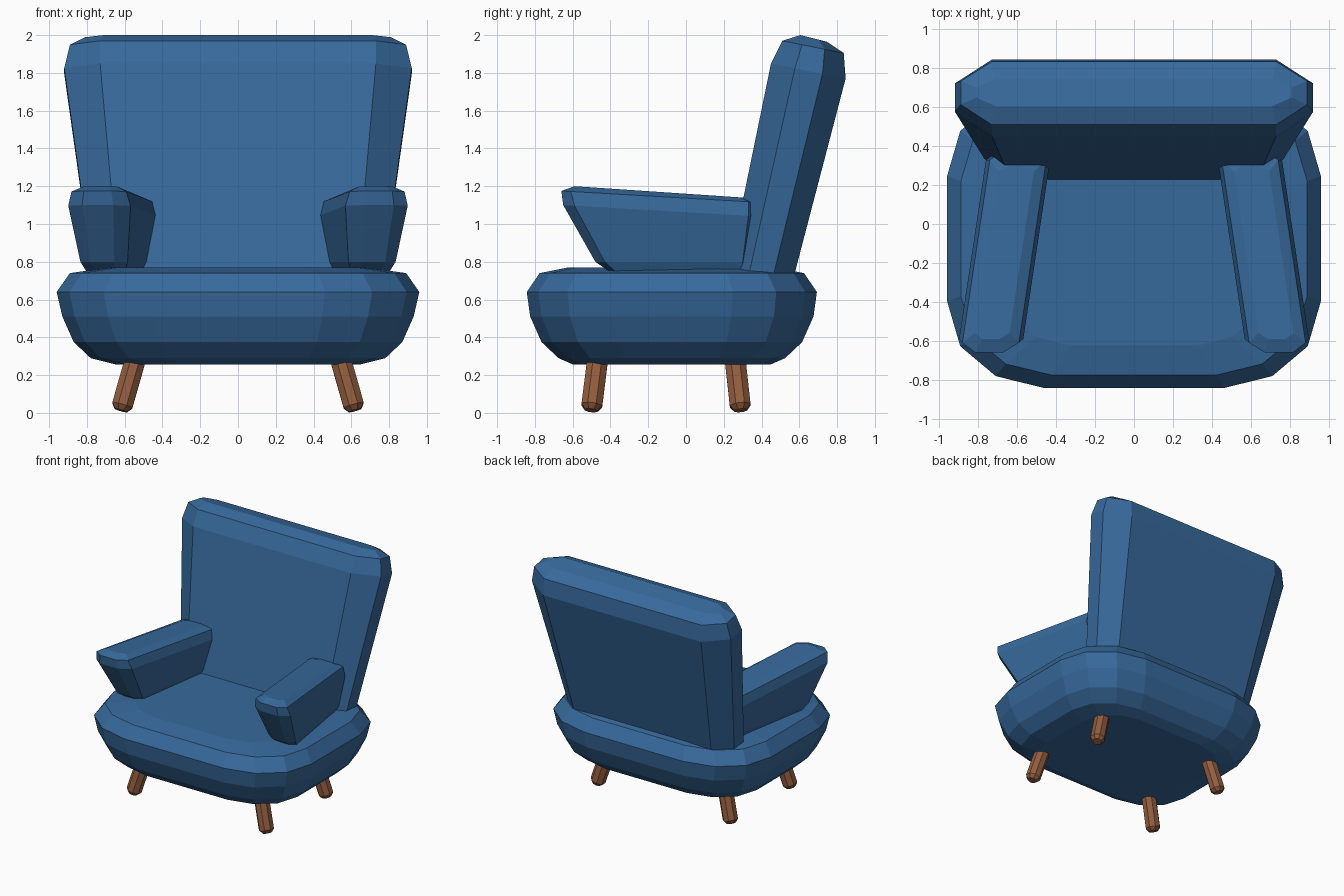
import bpy, bmesh
from mathutils import Vector

cube = bpy.data.objects.get("Cube")
if cube:
    bpy.data.objects.remove(cube, do_unlink=True)


def make_material(name, color):
    mat = bpy.data.materials.new(name)
    mat.use_nodes = True
    mat.diffuse_color = color
    mat.node_tree.nodes["Principled BSDF"].inputs["Base Color"].default_value = color
    return mat


blue = make_material("blue fabric", (0.038, 0.142, 0.33, 1))
wood = make_material("brown wood", (0.29, 0.11, 0.05, 1))


def loft(name, rings, mat):
    """Skin a list of equal-length rings and close both ends."""
    bm = bmesh.new()
    loops = [[bm.verts.new(p) for p in ring] for ring in rings]
    for a, b in zip(loops, loops[1:]):
        for i in range(len(a)):
            j = (i + 1) % len(a)
            bm.faces.new((a[i], a[j], b[j], b[i]))
    bm.faces.new(loops[0][::-1])
    bm.faces.new(loops[-1])
    bmesh.ops.recalc_face_normals(bm, faces=bm.faces)
    mesh = bpy.data.meshes.new(name)
    bm.to_mesh(mesh)
    bm.free()
    mesh.materials.append(mat)
    obj = bpy.data.objects.new(name, mesh)
    bpy.context.collection.objects.link(obj)
    return obj


# Seat cushion: rounded rectangle scaled through a bulging profile
corner = [(0.48, 1), (0.74, 0.92), (0.93, 0.72), (1, 0.42)]
outline = corner + [(x, -y) for x, y in corner[::-1]]
outline += [(-x, -y) for x, y in outline]
seat_profile = [(0.255, 0.64, 0.52), (0.29, 0.78, 0.60), (0.375, 0.87, 0.69),
                (0.51, 0.93, 0.75), (0.64, 0.96, 0.768), (0.74, 0.89, 0.70),
                (0.77, 0.68, 0.55)]
loft("seat", [[(x * hx, y * hy - 0.075, z) for x, y in outline]
              for z, hx, hy in seat_profile], blue)

# Backrest: leaning chamfered slab, each ring runs from a front to a rear line
# (front y, front z, rear y, rear z, outer half width, flat half width)
back_profile = [(0.22, 0.73, 0.56, 0.68, 0.765, 0.63),
                (0.45, 1.85, 0.845, 1.77, 0.92, 0.73),
                (0.51, 1.97, 0.835, 1.905, 0.89, 0.73),
                (0.605, 2.0, 0.745, 1.965, 0.81, 0.71)]


def back_ring(fy, fz, ry, rz, outer, flat):
    half = [(flat, 0), (outer, 0.32), (outer, 0.69), (flat, 1)]
    pts = half + [(-x, t) for x, t in half[::-1]]
    return [(x, fy + (ry - fy) * t, fz + (rz - fz) * t) for x, t in pts]


loft("backrest", [back_ring(*row) for row in back_profile], blue)

# Armrests: chamfered blocks that splay outward and slope down to the back
# (z, rear drop, front y, rear y, half width, chamfer depth)
arm_profile = [(0.745, 0, -0.40, 0.33, 0.10, 0.03),
               (0.80, 0, -0.48, 0.35, 0.125, 0.05),
               (1.10, 0.06, -0.65, 0.39, 0.165, 0.06),
               (1.175, 0.06, -0.66, 0.38, 0.145, 0.05),
               (1.20, 0.06, -0.59, 0.30, 0.09, 0.03)]


def arm_ring(side, z, drop, fy, ry, hw, depth):
    pts = [(0.5, fy), (1, fy + depth), (1, ry - depth), (0.5, ry)]
    pts += [(-x, y) for x, y in pts[::-1]]
    return [(side * (0.735 - 0.15 * (y + 0.6) + hw * x), y,
             z - drop * (y - fy) / (ry - fy)) for x, y in pts]


for side, label in ((1, "left"), (-1, "right")):
    loft(label + "_armrest", [arm_ring(side, *row) for row in arm_profile], blue)


# Legs: splayed eight-sided posts with a bevelled foot
def leg(name, foot, top):
    foot, top = Vector(foot), Vector(top)
    axis = (top - foot).normalized()
    turn = Vector((0, 0, 1)).rotation_difference(axis).to_matrix()
    spokes = [(1, 0.414), (0.414, 1), (-0.414, 1), (-1, 0.414),
              (-1, -0.414), (-0.414, -1), (0.414, -1), (1, -0.414)]
    steps = [(foot, 0.034), (foot + axis * 0.028, 0.055), (top, 0.055)]
    loft(name, [[c + turn @ Vector((x * r, y * r, 0)) for x, y in spokes]
                for c, r in steps], wood)


for side, label in ((1, "left"), (-1, "right")):
    leg("front_" + label + "_leg", (side * 0.62, -0.502, 0.013), (side * 0.53, -0.462, 0.33))
    leg("rear_" + label + "_leg", (side * 0.62, 0.29, 0.013), (side * 0.53, 0.255, 0.33))
